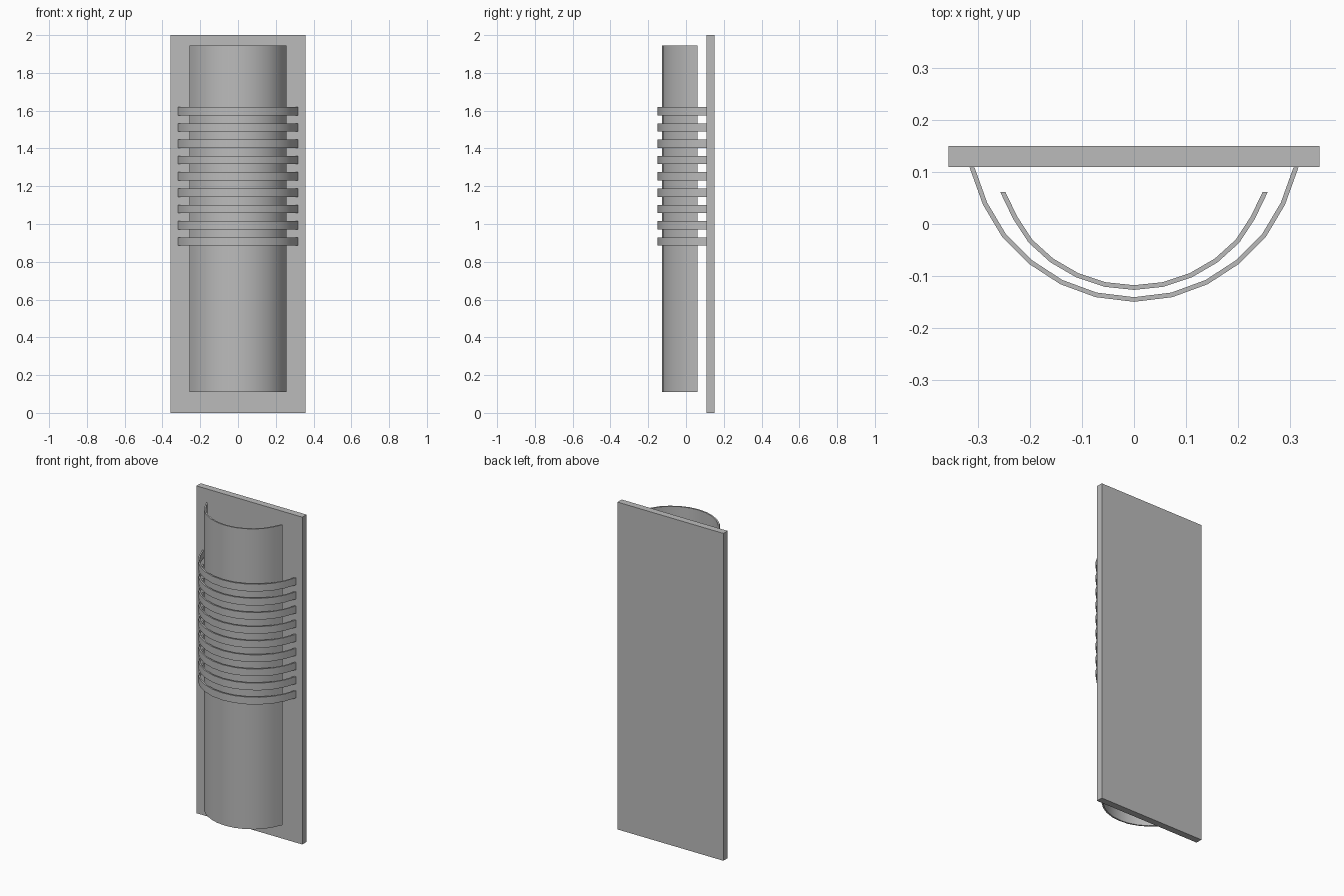
import bpy, bmesh, math
from mathutils import Vector

cube = bpy.data.objects.get("Cube")
if cube:
    bpy.data.objects.remove(cube, do_unlink=True)

grey = bpy.data.materials.new("plain grey")
grey.use_nodes = True
GREY = (0.5, 0.5, 0.5, 1)
grey.diffuse_color = GREY
grey.node_tree.nodes["Principled BSDF"].inputs["Base Color"].default_value = GREY

WALL = 0.009


def finish(name, bm, smooth):
    bmesh.ops.recalc_face_normals(bm, faces=bm.faces)
    mesh = bpy.data.meshes.new(name)
    bm.to_mesh(mesh)
    bm.free()
    mesh.materials.append(grey)
    obj = bpy.data.objects.new(name, mesh)
    bpy.context.collection.objects.link(obj)
    if smooth:
        bpy.ops.object.select_all(action='DESELECT')
        obj.select_set(True)
        bpy.context.view_layer.objects.active = obj
        bpy.ops.object.shade_smooth_by_angle(angle=math.radians(30))
    return obj


def curved_band(name, half, z0, z1):
    """Thin bowed wall from a half profile running from the left end to the middle."""
    outer = [Vector(p) for p in half]
    outer += [Vector((-p.x, p.y)) for p in reversed(outer[:-1])]
    inner = []
    for i, p in enumerate(outer):
        t = (outer[min(i + 1, len(outer) - 1)] - outer[max(i - 1, 0)]).normalized()
        n = Vector((-t.y, t.x)) * WALL
        if i in (0, len(outer) - 1):      # ends are cut square to the plate
            n = Vector((math.copysign(WALL / abs(t.y), n.x), 0))
        inner.append(p + n)
    bm = bmesh.new()
    loops = [[bm.verts.new((p.x, p.y, z)) for p in line]
             for line, z in ((outer, z0), (outer, z1), (inner, z1), (inner, z0))]
    for a, b in zip(loops, loops[1:] + loops[:1]):
        for i in range(len(outer) - 1):
            bm.faces.new((a[i], a[i + 1], b[i + 1], b[i]))
    for end in (0, -1):
        bm.faces.new([line[end] for line in loops])
    return finish(name, bm, True)


# Flat wall plate
bm = bmesh.new()
bmesh.ops.create_cube(bm, size=1)
for v in bm.verts:
    v.co = (v.co.x * 0.716, 0.13 + v.co.y * 0.041, 1 + v.co.z * 2)
finish("back_plate", bm, False)

# Bowed shade in front of the plate
shade = [(-.258, .062), (-.233, .01), (-.203, -.036), (-.161, -.074),
         (-.111, -.103), (-.057, -.121), (0, -.127)]
curved_band("curved_shade", shade, 0.11, 1.945)

# Stack of slim bands joined to the plate
band = [(-.317, .109), (-.291, .037), (-.254, -.025), (-.202, -.077),
        (-.142, -.116), (-.074, -.141), (0, -.15)]
for i in range(9):
    mid = 0.907 + i * 0.0863
    curved_band(f"band_{i + 1}", band, mid - 0.022, mid + 0.022)
